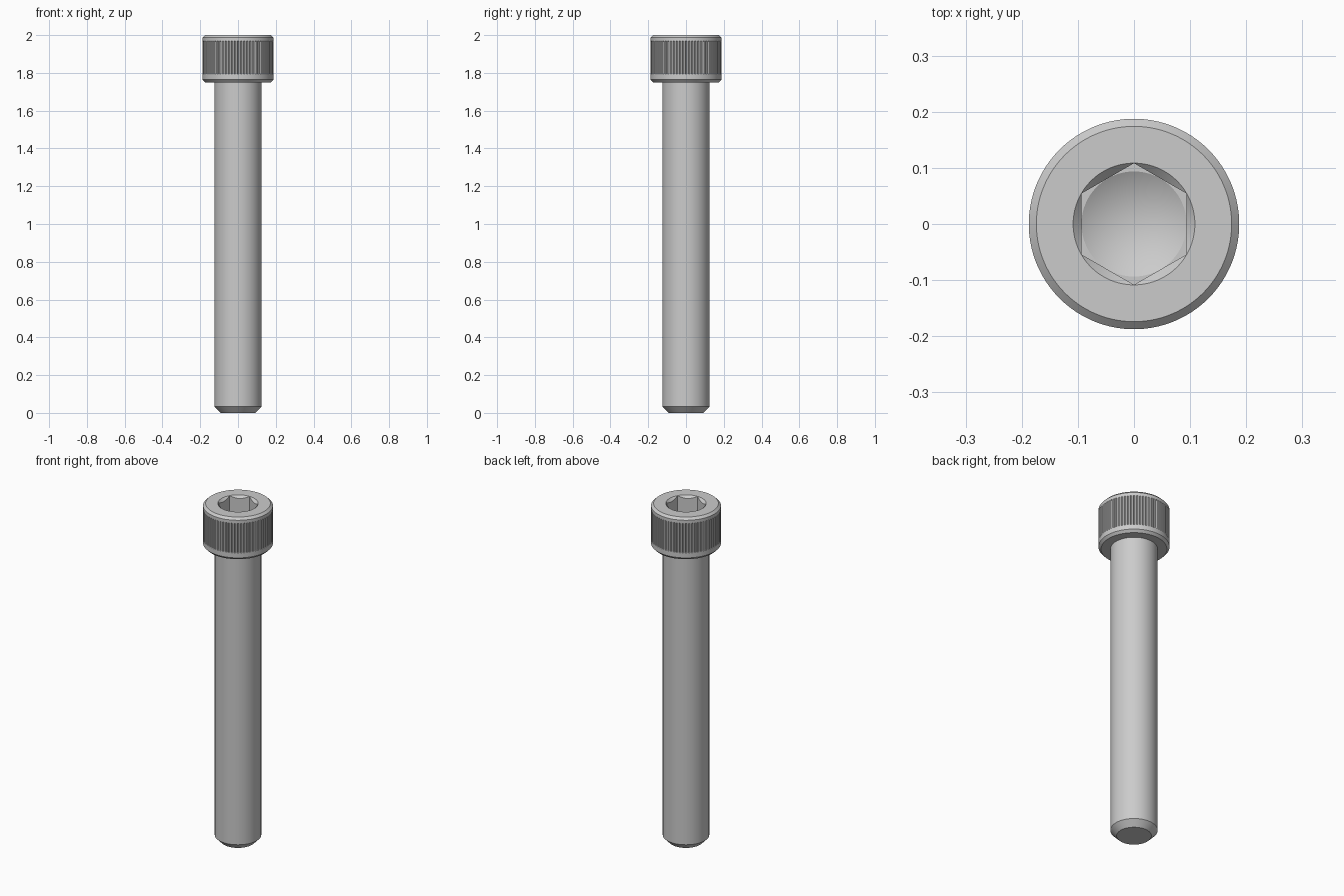
import bpy, bmesh, math

if "Cube" in bpy.data.objects:
    bpy.data.objects.remove(bpy.data.objects["Cube"])

N = 288            # segments; every 4th column carries a knurl groove
FLAT = 0.0938      # half the hex key size
RIM = 0.1083       # countersink radius at the top face
R = 0.1875         # head radius


def lathe(name, rings):
    """Revolve rings; each is a function (index, angle) -> (radius, z) or a fixed pair.
    A ring of radius 0 becomes a single point."""
    bm = bmesh.new()
    loops = []
    for ring in rings:
        if not callable(ring) and ring[0] == 0:
            loops.append([bm.verts.new((0, 0, ring[1]))] * N)
            continue
        loop = []
        for i in range(N):
            a = 2 * math.pi * i / N
            r, z = ring(i, a) if callable(ring) else ring
            loop.append(bm.verts.new((r * math.cos(a), r * math.sin(a), z)))
        loops.append(loop)
    for lo, hi in zip(loops, loops[1:]):
        for i in range(N):
            j = (i + 1) % N
            quad = list(dict.fromkeys((lo[i], lo[j], hi[j], hi[i])))
            bm.faces.new(quad)
    bmesh.ops.remove_doubles(bm, verts=bm.verts, dist=1e-6)
    mesh = bpy.data.meshes.new(name)
    bm.to_mesh(mesh)
    bm.free()
    obj = bpy.data.objects.new(name, mesh)
    bpy.context.collection.objects.link(obj)
    bpy.context.view_layer.objects.active = obj
    obj.select_set(True)
    bpy.ops.object.shade_smooth_by_angle(angle=math.radians(20))
    obj.select_set(False)
    return obj


def hex_r(a):
    """Radius of the hexagonal socket wall at angle a."""
    s = math.pi / 3
    return FLAT / math.cos((a + s / 2) % s - s / 2)


def knurl(z):
    return lambda i, a: (R - (0.005 if i % 4 == 0 else 0), z)


def hex_ring(z):
    return lambda i, a: (hex_r(a), z)


# Shank with chamfered tip
lathe("shank", [(0, 0), (0.092, 0), (0.125, 0.034), (0.125, 1.75)])

# Knurled head with countersunk hex socket and drilled cone floor
lathe("head", [
    (0.125, 1.75), (0.174, 1.75), (R, 1.764),
    (R, 1.793), knurl(1.795), knurl(1.966), (R, 1.968),
    (R, 1.987), (0.174, 2.0), (RIM + 0.0002, 2.0),
    lambda i, a: (hex_r(a), 2.0 - (RIM + 0.0002 - hex_r(a))),
    hex_ring(1.88), (FLAT - 0.0002, 1.88), (0, 1.826),
])
